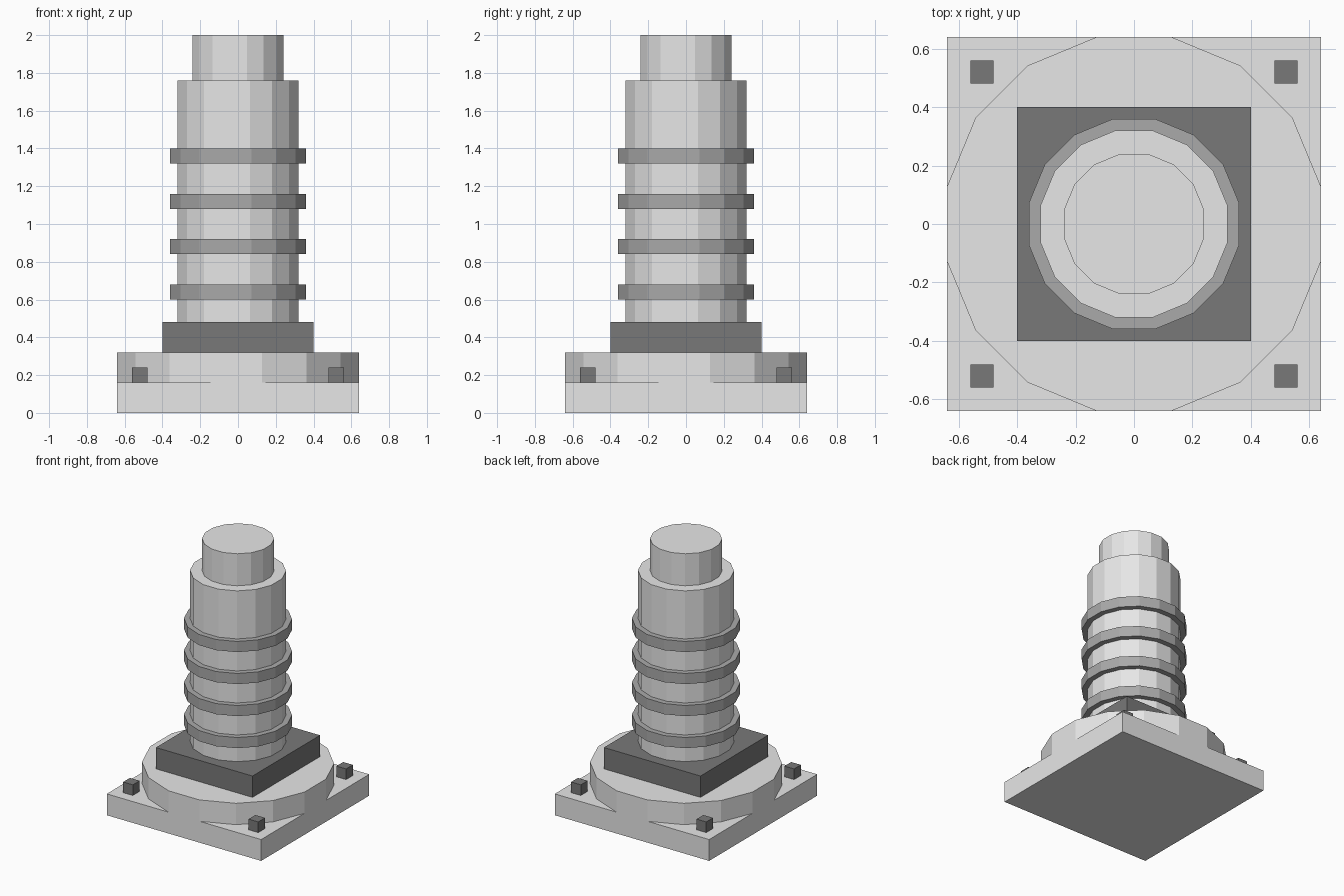
import bpy
import math

if "Cube" in bpy.data.objects:
    bpy.data.objects.remove(bpy.data.objects["Cube"])


def material(name, v):
    m = bpy.data.materials.new(name)
    m.diffuse_color = (v, v, v, 1)
    m.use_nodes = True
    m.node_tree.nodes["Principled BSDF"].inputs["Base Color"].default_value = m.diffuse_color
    return m


LIGHT = material("light_grey", 0.8)
MID = material("mid_grey", 0.4)
DARK = material("dark_grey", 0.19)
SIDES = 16


def finish(name, mat):
    ob = bpy.context.object
    ob.name = name
    ob.data.materials.append(mat)
    return ob


def box(name, half, z0, z1, mat, x=0, y=0):
    bpy.ops.mesh.primitive_cube_add(size=1, location=(x, y, (z0 + z1) / 2))
    bpy.context.object.scale = (2 * half, 2 * half, z1 - z0)
    return finish(name, mat)


def prism(name, apothem, z0, z1, mat):
    # 16-sided prism with flat sides facing the axes
    bpy.ops.mesh.primitive_cylinder_add(
        vertices=SIDES, radius=apothem / math.cos(math.pi / SIDES),
        depth=z1 - z0, location=(0, 0, (z0 + z1) / 2),
        rotation=(0, 0, math.pi / SIDES))
    return finish(name, mat)


# Stepped base
box("base_plate", 0.64, 0, 0.16, LIGHT)
prism("base_disc", 0.64, 0.16, 0.32, LIGHT)
box("square_collar", 0.40, 0.32, 0.48, DARK)

# Corner bolts
for sx in (-1, 1):
    for sy in (-1, 1):
        box("corner_bolt", 0.04, 0.16, 0.24, DARK, sx * 0.52, sy * 0.52)

# Column with four bands and a narrower top
prism("column", 0.32, 0.48, 1.76, LIGHT)
for i in range(4):
    z = 0.60 + 0.24 * i
    prism("column_band", 0.36, z, z + 0.08, MID)
prism("column_top", 0.24, 1.76, 2.0, LIGHT)
